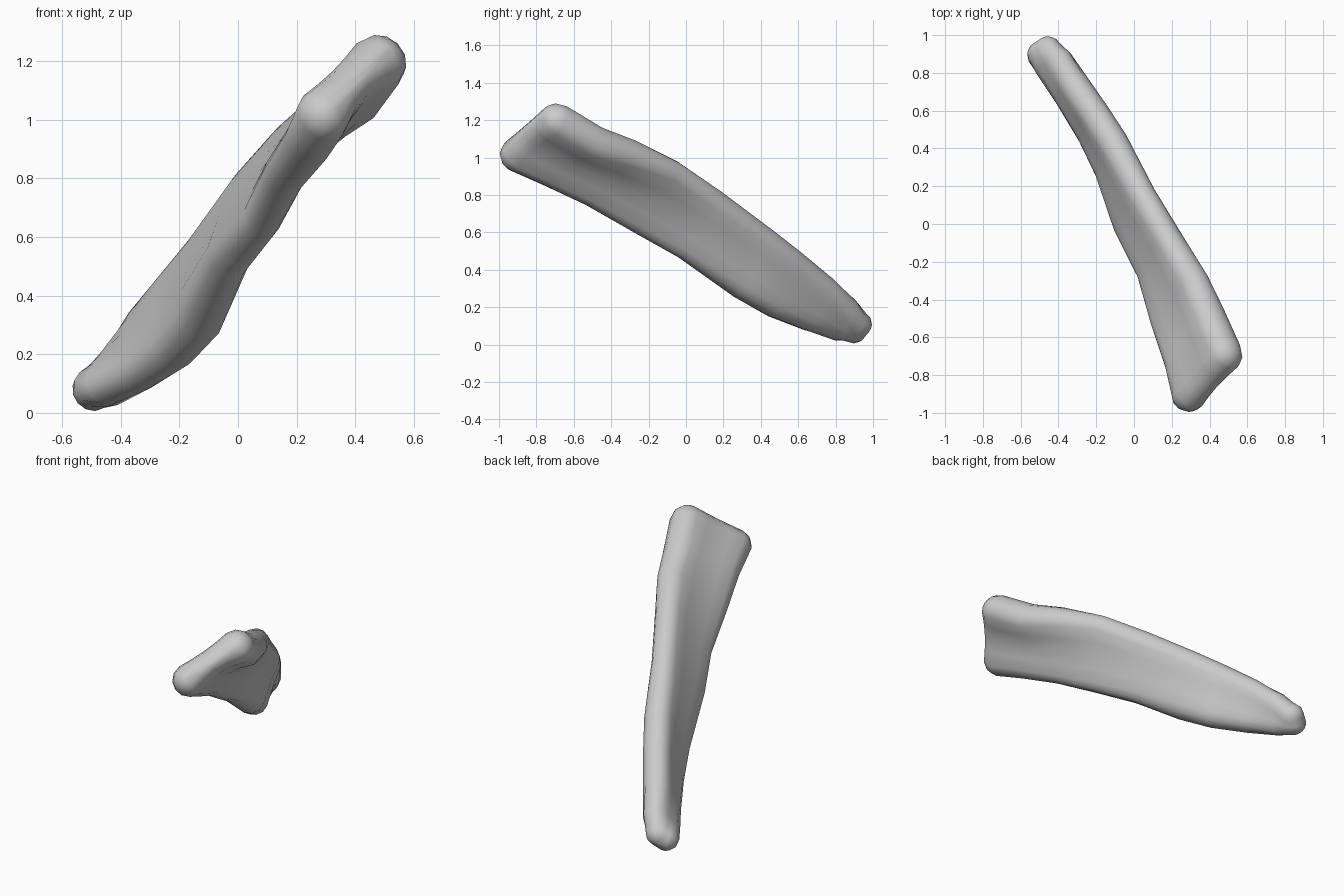
import bpy, bmesh, math
from mathutils import Vector

if "Cube" in bpy.data.objects:
    bpy.data.objects.remove(bpy.data.objects["Cube"])

# Stations along the blade: lower-edge centre, radius, upper-edge centre, radius, hollow on right face
STATIONS = [
    ((.29, -.90, 1.015), .095, (.475, -.69, 1.19), .100, .35),
    ((.24, -.72, .925), .085, (.39, -.50, 1.075), .100, .38),
    ((.155, -.50, .81), .073, (.315, -.32, 1.015), .090, .25),
    ((.08, -.25, .66), .068, (.18, -.08, .913), .076, .12),
    ((-.035, 0, .53), .078, (.04, .15, .755), .076, .06),
    ((-.13, .30, .33), .087, (-.108, .43, .538), .080, .06),
    ((-.225, .48, .22), .080, (-.205, .58, .42), .080, .05),
    ((-.345, .67, .14), .074, (-.315, .74, .29), .078, .03),
    ((-.45, .83, .09), .076, (-.40, .87, .175), .074, 0),
    ((-.49, .895, .082), .076, (-.455, .92, .11), .074, 0),
]
AXIS = Vector((-.45, .9, -.5)).normalized()
ARC = 6


def section(st, shrink=1.0, shift=0.0):
    """Rounded slab outline: an arc at each edge joined by slightly hollow faces."""
    lo, r0, hi, r1, hollow = st
    lo, hi = Vector(lo), Vector(hi)
    u = hi - lo
    u = (u - AXIS * u.dot(AXIS)).normalized()
    n = u.cross(AXIS).normalized()
    pts = []

    def arc(c, r, sign):
        for i in range(ARC + 1):
            a = math.pi * i / ARC
            pts.append(c + AXIS * shift * r
                       + (n * math.cos(a) + u * math.sin(a)) * r * shrink * sign)

    def face(a, ra, b, rb, sign, depth):
        for t in (.25, .5, .75):
            r = ra + (rb - ra) * t
            dip = 1 - depth * math.sin(math.pi * t)
            pts.append(a.lerp(b, t) + AXIS * shift * r + n * sign * r * shrink * dip)

    arc(hi, r1, 1)
    face(hi, r1, lo, r0, -1, hollow)
    arc(lo, r0, -1)
    face(lo, r0, hi, r1, 1, hollow * .3)
    return pts


# Rounded end, body, rounded end
angles = [math.radians(a) for a in (80, 55, 28)]
rings = [section(STATIONS[0], math.cos(a), -math.sin(a)) for a in angles]
rings += [section(s) for s in STATIONS]
rings += [section(STATIONS[-1], math.cos(a), math.sin(a)) for a in reversed(angles)]

bm = bmesh.new()
loops = [[bm.verts.new(p) for p in ring] for ring in rings]
count = len(loops[0])
for a, b in zip(loops, loops[1:]):
    for i in range(count):
        j = (i + 1) % count
        bm.faces.new((a[i], a[j], b[j], b[i]))
bm.faces.new(loops[0])
bm.faces.new(loops[-1])
bmesh.ops.recalc_face_normals(bm, faces=bm.faces)
for f in bm.faces:
    f.smooth = True

mesh = bpy.data.meshes.new("bone_blade")
bm.to_mesh(mesh)
bm.free()
blade = bpy.data.objects.new("bone_blade", mesh)
bpy.context.collection.objects.link(blade)
